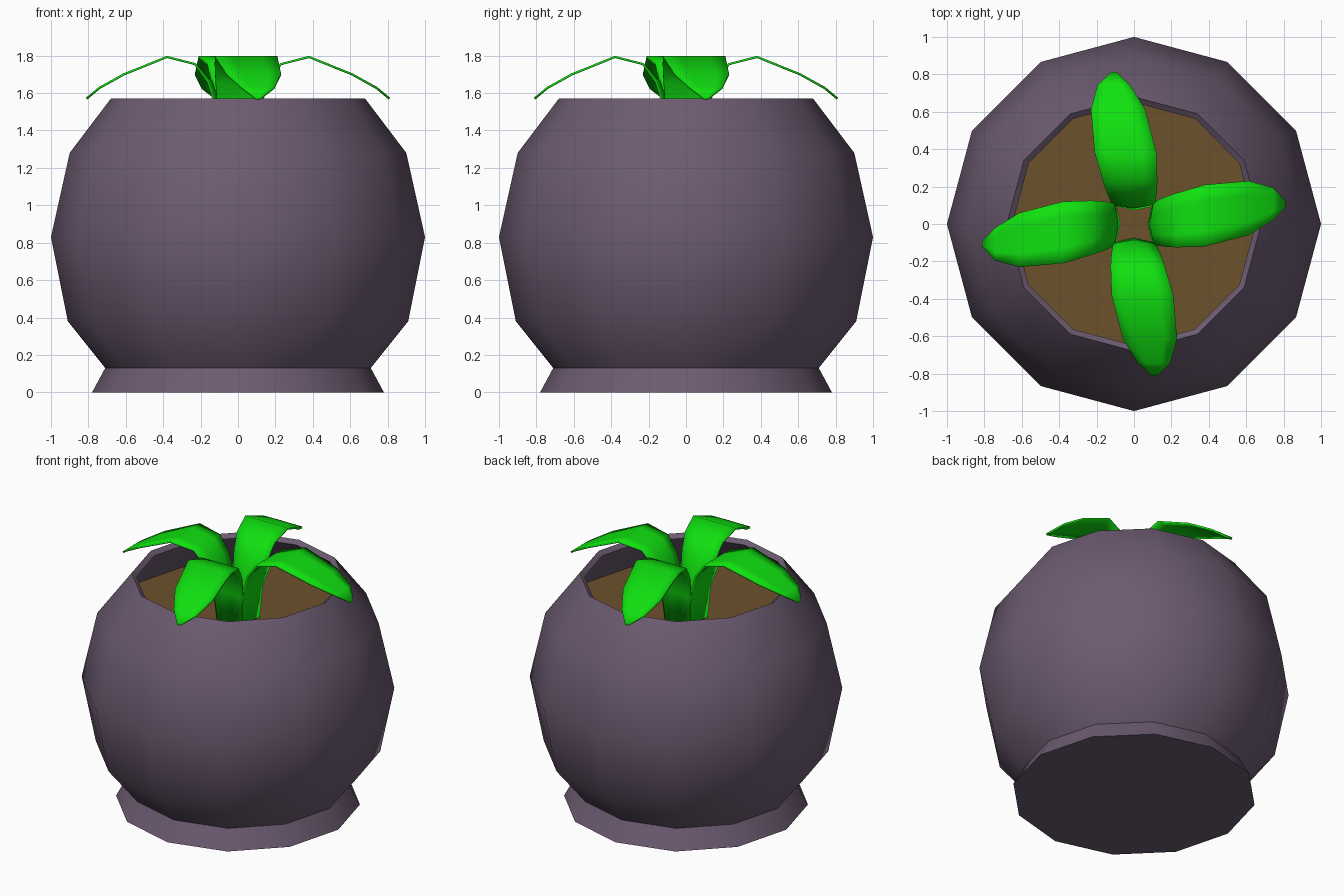
import bpy, bmesh
from math import sin, cos, pi, radians

if "Cube" in bpy.data.objects:
    bpy.data.objects.remove(bpy.data.objects["Cube"])

SIDES = 12


def material(name, color):
    m = bpy.data.materials.new(name)
    m.diffuse_color = (*color, 1)
    m.use_nodes = True
    m.node_tree.nodes["Principled BSDF"].inputs["Base Color"].default_value = m.diffuse_color
    return m


def finish(name, bm, mat):
    mesh = bpy.data.meshes.new(name)
    bm.to_mesh(mesh)
    bm.free()
    obj = bpy.data.objects.new(name, mesh)
    bpy.context.collection.objects.link(obj)
    mesh.materials.append(mat)
    bpy.ops.object.select_all(action='DESELECT')
    obj.select_set(True)
    bpy.context.view_layer.objects.active = obj
    bpy.ops.object.shade_smooth_by_angle(angle=radians(40))
    return obj


def ring(bm, r, z):
    return [bm.verts.new((r * cos(2 * pi * i / SIDES), r * sin(2 * pi * i / SIDES), z))
            for i in range(SIDES)]


purple = material("pot_purple", (0.15, 0.105, 0.165))
brown = material("soil_brown", (0.15, 0.083, 0.025))
green = material("leaf_green", (0.005, 0.75, 0.005))

# Pot: flared foot, round body, slanted rim and the inner wall down to the soil
profile = [(0.78, 0), (0.71, 0.13), (0.91, 0.38), (1.0, 0.83), (0.90, 1.28),
           (0.68, 1.57), (0.65, 1.545), (0.86, 1.26)]
bm = bmesh.new()
rings = [ring(bm, r, z) for r, z in profile]
bm.faces.new(rings[0][::-1])
for a, b in zip(rings, rings[1:]):
    for i in range(SIDES):
        j = (i + 1) % SIDES
        bm.faces.new((a[i], a[j], b[j], b[i]))
finish("pot", bm, purple)

# Soil disc
bm = bmesh.new()
bm.faces.new(ring(bm, 0.845, 1.28))
finish("soil", bm, brown)

# Leaf rows: distance from centre, height, left edge, right edge
rows = [(0.080, 1.28, -0.09, 0.09), (0.090, 1.50, -0.11, 0.115), (0.14, 1.66, -0.12, 0.14),
        (0.23, 1.755, -0.125, 0.165), (0.38, 1.793, -0.12, 0.21), (0.61, 1.70, -0.06, 0.23),
        (0.74, 1.628, 0.02, 0.195), (0.81, 1.57, 0.095, 0.12)]
for k, side in enumerate(("front", "right", "back", "left")):
    bm = bmesh.new()
    grid = []
    for n, (r, z, left, right) in enumerate(rows):
        bow = 0.02 if n < 3 else 0.0
        grid.append([bm.verts.new((left + (right - left) * t, -(r + bow * abs(2 * t - 1)), z))
                     for t in (0, 0.25, 0.5, 0.75, 1)])
    for a, b in zip(grid, grid[1:]):
        for i in range(4):
            bm.faces.new((a[i], b[i], b[i + 1], a[i + 1]))
    leaf = finish(side + "_leaf", bm, green)
    leaf.rotation_euler.z = k * pi / 2
    thick = leaf.modifiers.new("thickness", 'SOLIDIFY')
    thick.thickness = 0.012
    thick.offset = 0
